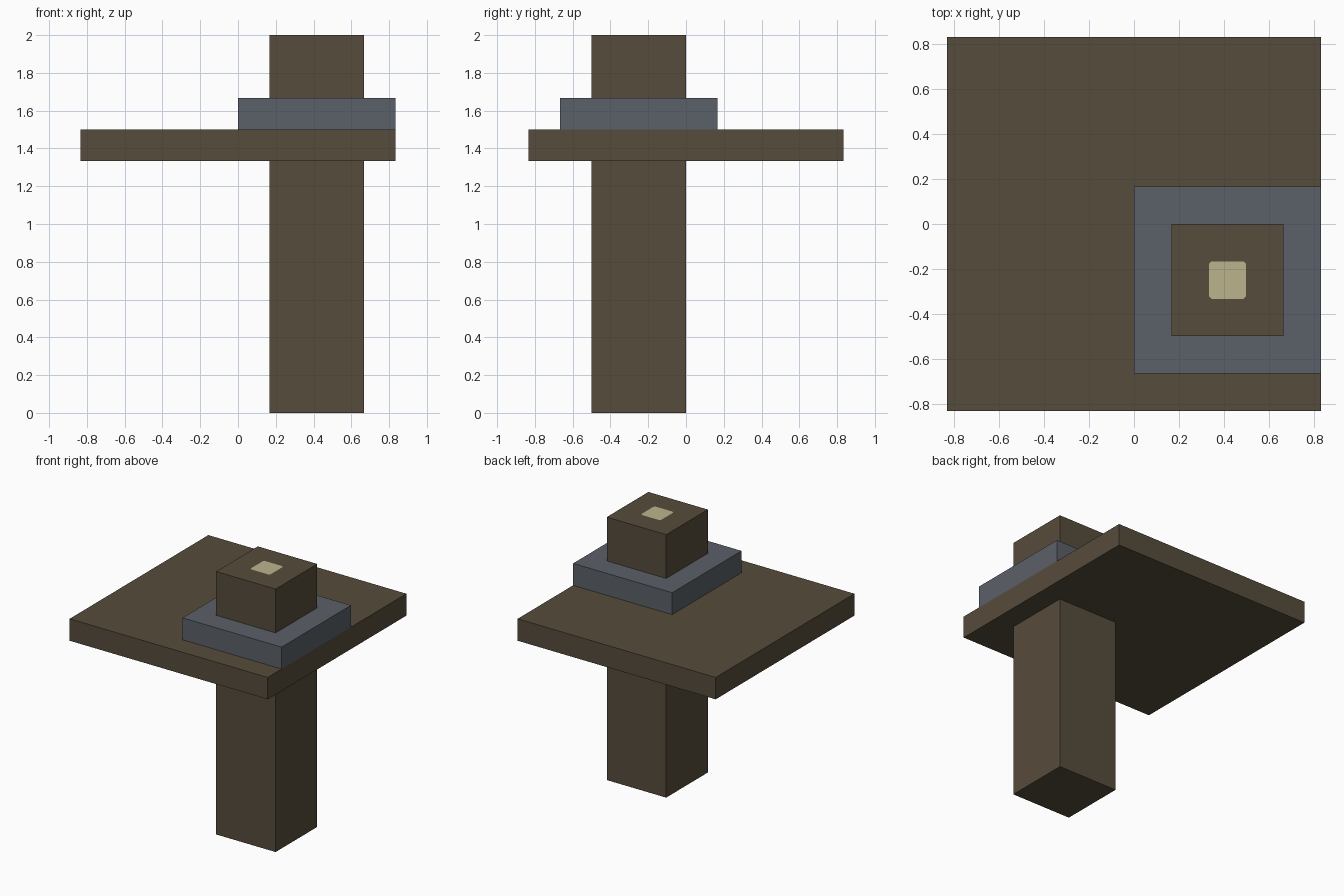
import bpy, bmesh
from mathutils import Vector

if "Cube" in bpy.data.objects:
    bpy.data.objects.remove(bpy.data.objects["Cube"])

U = 1 / 6  # one modelling unit


def material(name, rgb):
    m = bpy.data.materials.new(name)
    m.diffuse_color = (*rgb, 1)
    m.use_nodes = True
    m.node_tree.nodes["Principled BSDF"].inputs["Base Color"].default_value = m.diffuse_color
    return m


brown = material("dark_brown", (0.094, 0.072, 0.044))
grey = material("slate_grey", (0.105, 0.119, 0.138))
cream = material("pale_cream", (0.50, 0.45, 0.265))


def box(name, lo, hi, *mats, edit=None):
    lo, hi = Vector(lo) * U, Vector(hi) * U
    bm = bmesh.new()
    bmesh.ops.create_cube(bm, size=1)
    bmesh.ops.scale(bm, vec=hi - lo, verts=bm.verts)
    bmesh.ops.translate(bm, vec=(lo + hi) / 2, verts=bm.verts)
    if edit:
        edit(bm)
    mesh = bpy.data.meshes.new(name)
    bm.to_mesh(mesh)
    bm.free()
    for m in mats:
        mesh.materials.append(m)
    obj = bpy.data.objects.new(name, mesh)
    bpy.context.collection.objects.link(obj)
    return obj


# Pale patch with clipped corners, inset in the top of the post
def top_patch(bm):
    bm.normal_update()
    top = max(bm.faces, key=lambda f: f.normal.z)
    bmesh.ops.inset_region(bm, faces=[top], thickness=U, use_even_offset=True)
    bmesh.ops.bevel(bm, geom=list(top.verts), offset=0.012, segments=1,
                    affect='VERTICES')
    for f in bm.faces:
        f.material_index = 1 if len(f.verts) == 8 else 0


# Tall post, wide square plate and the raised collar around the post
box("post", (1, -3, 0), (4, 0, 12), brown, cream, edit=top_patch)
box("plate", (-5, -5, 8), (5, 5, 9), brown)
box("collar", (0, -4, 9), (5, 1, 10), grey)
